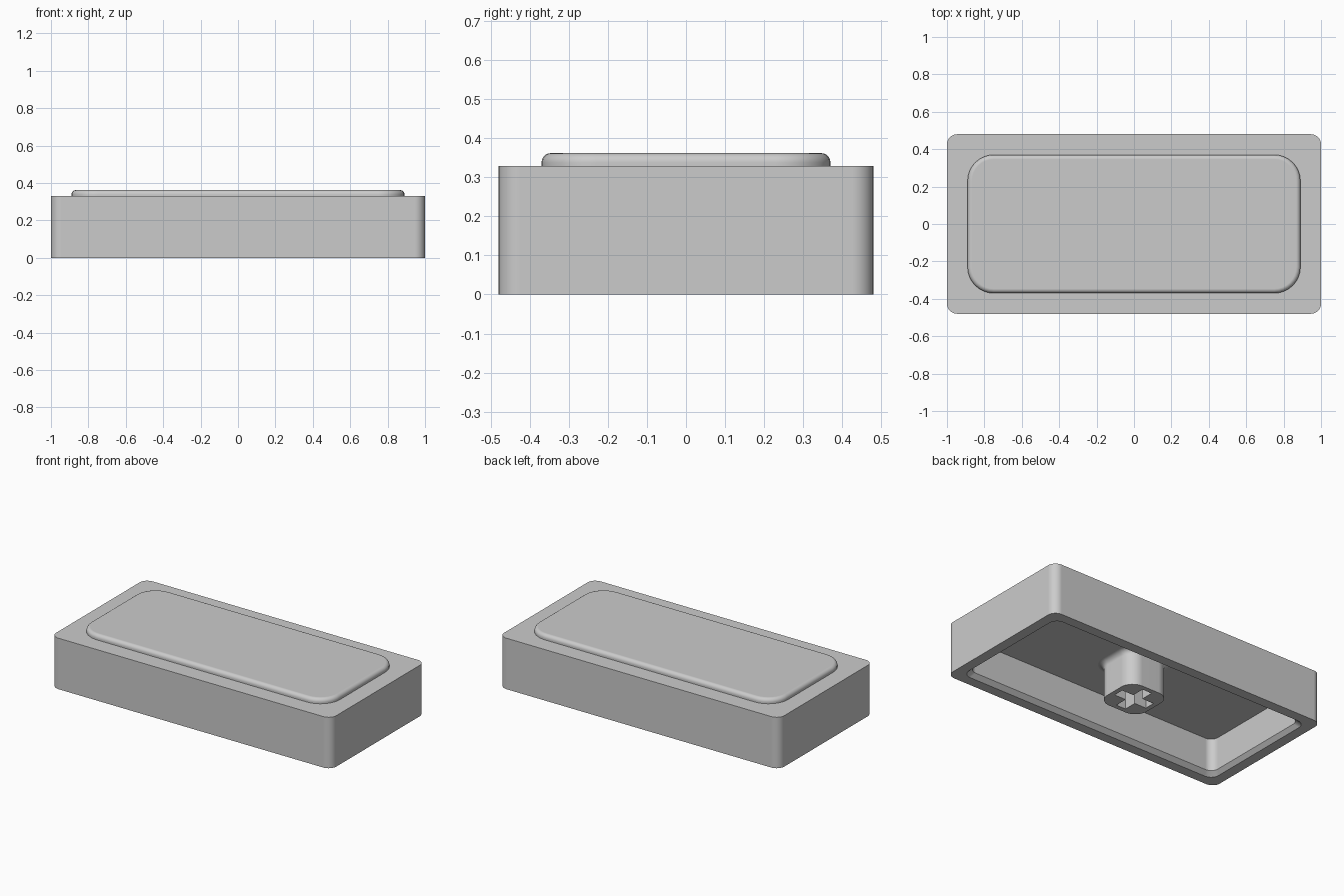
import bpy, bmesh, math

if "Cube" in bpy.data.objects:
    bpy.data.objects.remove(bpy.data.objects["Cube"])


def ring(hx, hy, r, z, n=8):
    """Rounded rectangle outline at height z."""
    pts = []
    for i, (sx, sy) in enumerate([(1, 1), (-1, 1), (-1, -1), (1, -1)]):
        for k in range(n + 1):
            a = math.pi / 2 * (i + k / n)
            pts.append((sx * (hx - r) + r * math.cos(a), sy * (hy - r) + r * math.sin(a), z))
    return pts


def loft(name, rings):
    """Bridge equal-length rings in order and cap both ends."""
    bm = bmesh.new()
    loops = [[bm.verts.new(p) for p in rg] for rg in rings]
    for a, b in zip(loops, loops[1:]):
        for i in range(len(a)):
            j = (i + 1) % len(a)
            bm.faces.new((a[i], a[j], b[j], b[i]))
    bm.faces.new(loops[0][::-1])
    bm.faces.new(loops[-1])
    bmesh.ops.recalc_face_normals(bm, faces=bm.faces[:])
    me = bpy.data.meshes.new(name)
    bm.to_mesh(me)
    bm.free()
    ob = bpy.data.objects.new(name, me)
    bpy.context.collection.objects.link(ob)
    return ob


def select(ob):
    bpy.ops.object.select_all(action='DESELECT')
    ob.select_set(True)
    bpy.context.view_layer.objects.active = ob


CEIL, TOP, PAD_TOP, FIL = 0.233, 0.329, 0.362, 0.024

# cap shell: cavity ceiling, inner wall, chamfered rim, outer wall, top, raised pad
shell = [
    ring(0.912, 0.388, 0.05, CEIL),
    ring(0.912, 0.388, 0.05, 0.025),
    ring(0.935, 0.415, 0.055, 0.0),
    ring(1.0, 0.48, 0.055, 0.0),
    ring(1.0, 0.48, 0.055, TOP),
    ring(0.89, 0.37, 0.14, TOP),
]
for k in range(7):
    a = math.pi / 2 * k / 6
    inset = FIL * (1 - math.cos(a))
    shell.append(ring(0.89 - inset, 0.37 - inset, 0.14 - inset, PAD_TOP - FIL + FIL * math.sin(a)))
cap = loft("cap_shell", shell)

# stem post with a flared fillet where it meets the ceiling
H, R, F = 0.147, 0.085, 0.035
post = [ring(H, H, R, 0.0)]
for k in range(7):
    a = math.pi / 2 * k / 6
    d = F * (1 - math.cos(a))
    post.append(ring(H + d, H + d, R + d, CEIL - F + F * math.sin(a)))
post.append(ring(H + F, H + F, R + F, CEIL + 0.005))
stem = loft("stem_post", post)

# cross-shaped socket in the stem
L, W = 0.117, 0.034
quarter = [(L, -W), (L, W), (W, W)]
cross = []
for c, s in [(1, 0), (0, 1), (-1, 0), (0, -1)]:
    cross += [(c * x - s * y, s * x + c * y) for x, y in quarter]
cutter = loft("socket_cutter", [[(x, y, z) for x, y in cross] for z in (-0.05, 0.21)])
cutter.hide_render = True
mod = stem.modifiers.new("socket", 'BOOLEAN')
mod.operation = 'DIFFERENCE'
mod.solver = 'EXACT'
mod.object = cutter
select(stem)
bpy.ops.object.modifier_apply(modifier=mod.name)
bpy.data.objects.remove(cutter, do_unlink=True)

# smooth fillets, flat-looking large faces
for ob in (cap, stem):
    select(ob)
    bpy.ops.object.shade_smooth_by_angle(angle=math.radians(30))
    wn = ob.modifiers.new("weighted_normals", 'WEIGHTED_NORMAL')
    wn.keep_sharp = True
